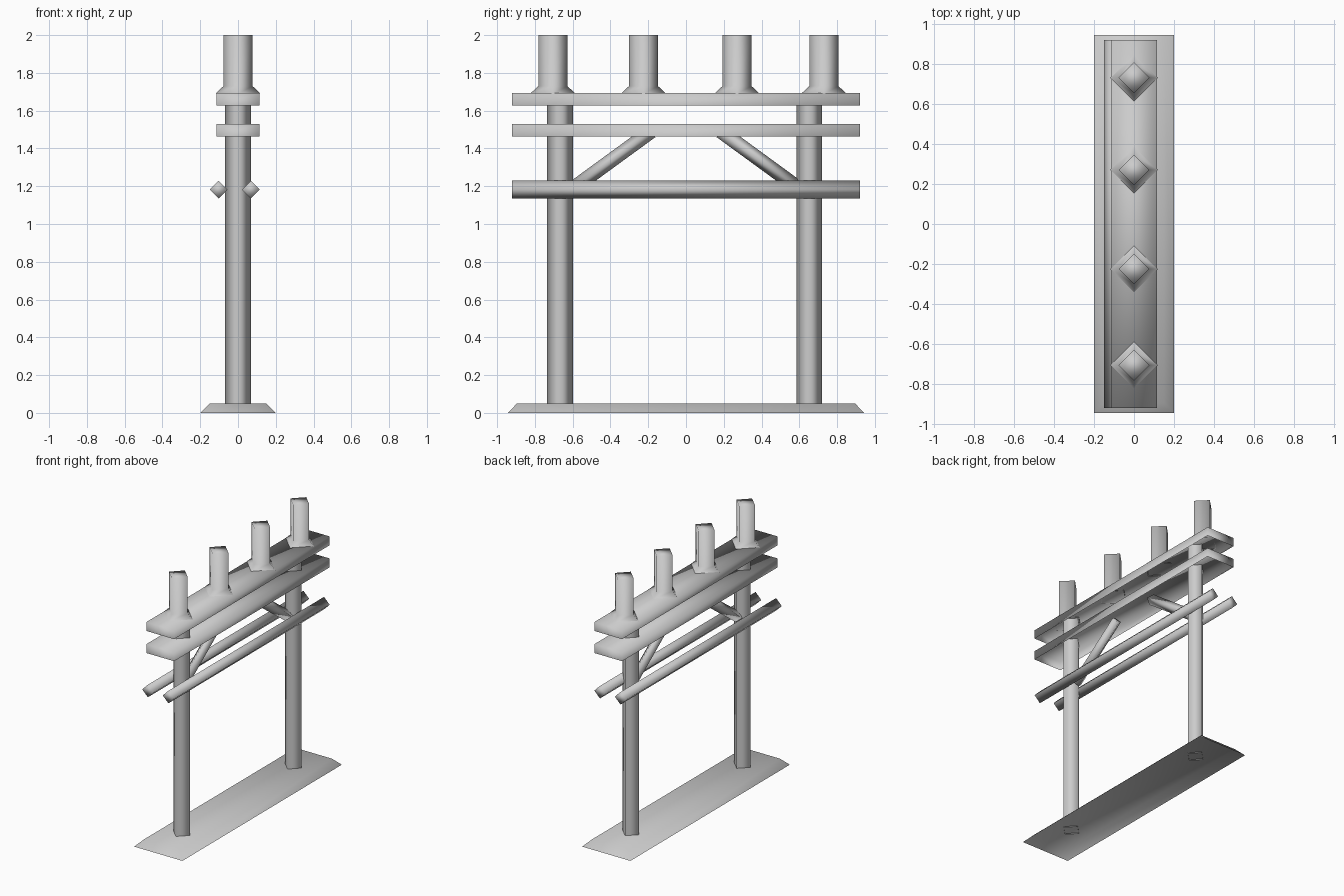
import bpy
import bmesh
from mathutils import Vector

cube = bpy.data.objects.get("Cube")
if cube:
    bpy.data.objects.remove(cube, do_unlink=True)

grey = bpy.data.materials.new("plain grey")
grey.use_nodes = True
tone = (0.6, 0.6, 0.6, 1)
grey.diffuse_color = tone
grey.node_tree.nodes["Principled BSDF"].inputs["Base Color"].default_value = tone


def loft(name, rings, start_cap=False, end_cap=True):
    """Softly shaded skin through four-point rings, with optional end caps."""
    bm = bmesh.new()
    loops = [[bm.verts.new(p) for p in ring] for ring in rings]
    for low, high in zip(loops, loops[1:]):
        for i in range(4):
            j = (i + 1) % 4
            bm.faces.new((low[i], low[j], high[j], high[i]))
    if start_cap:
        bm.faces.new(loops[0][::-1])
    if end_cap:
        bm.faces.new(loops[-1])
    for face in bm.faces:
        face.smooth = True
    mesh = bpy.data.meshes.new(name)
    bm.to_mesh(mesh)
    bm.free()
    mesh.materials.append(grey)
    obj = bpy.data.objects.new(name, mesh)
    bpy.context.collection.objects.link(obj)


def diamond(centre, radius, side, up):
    c = Vector(centre)
    return [c + side * radius, c + up * radius, c - side * radius, c - up * radius]


def rectangle(x, y, z):
    return [(x, -y, z), (x, y, z), (-x, y, z), (-x, -y, z)]


def bar(name, start, end, radius, capped=True):
    """Square bar turned on its edge, running between two points."""
    direction = (Vector(end) - Vector(start)).normalized()
    side = Vector((1, 0, 0))
    up = direction.cross(side)
    rings = [diamond(p, radius, side, up) for p in (start, end)]
    loft(name, rings, capped, capped)


# Sloped ground plate, open underneath
loft("base_plate", [rectangle(0.2, 0.943, 0), rectangle(0.15, 0.895, 0.05)])

# Two posts with a brace leaning inward from each
for label, y, sign in (("front", -0.667, -1), ("back", 0.653, 1)):
    bar(label + "_post", (0, y, 0.045), (0, y, 1.69), 0.068, capped=False)
    bar(label + "_brace", (0, sign * 0.61, 1.18), (0, sign * 0.185, 1.49), 0.038)

# Flat cross beams, open underneath
for label, z in (("lower", 1.463), ("upper", 1.628)):
    loft(label + "_beam", [rectangle(0.115, 0.92, z), rectangle(0.115, 0.92, z + 0.066)])

# Rails on either side of the posts
for label, x in (("right", -0.102), ("left", 0.068)):
    bar(label + "_rail", (x, -0.92, 1.182), (x, 0.92, 1.182), 0.047)

# Upright insulators with flared feet
X, Y = Vector((1, 0, 0)), Vector((0, 1, 0))
for number, y in enumerate((-0.705, -0.225, 0.27, 0.73), 1):
    profile = ((1.69, 0.12), (1.73, 0.077), (2.0, 0.077))
    loft("insulator_%d" % number, [diamond((0, y, z), r, X, Y) for z, r in profile])
